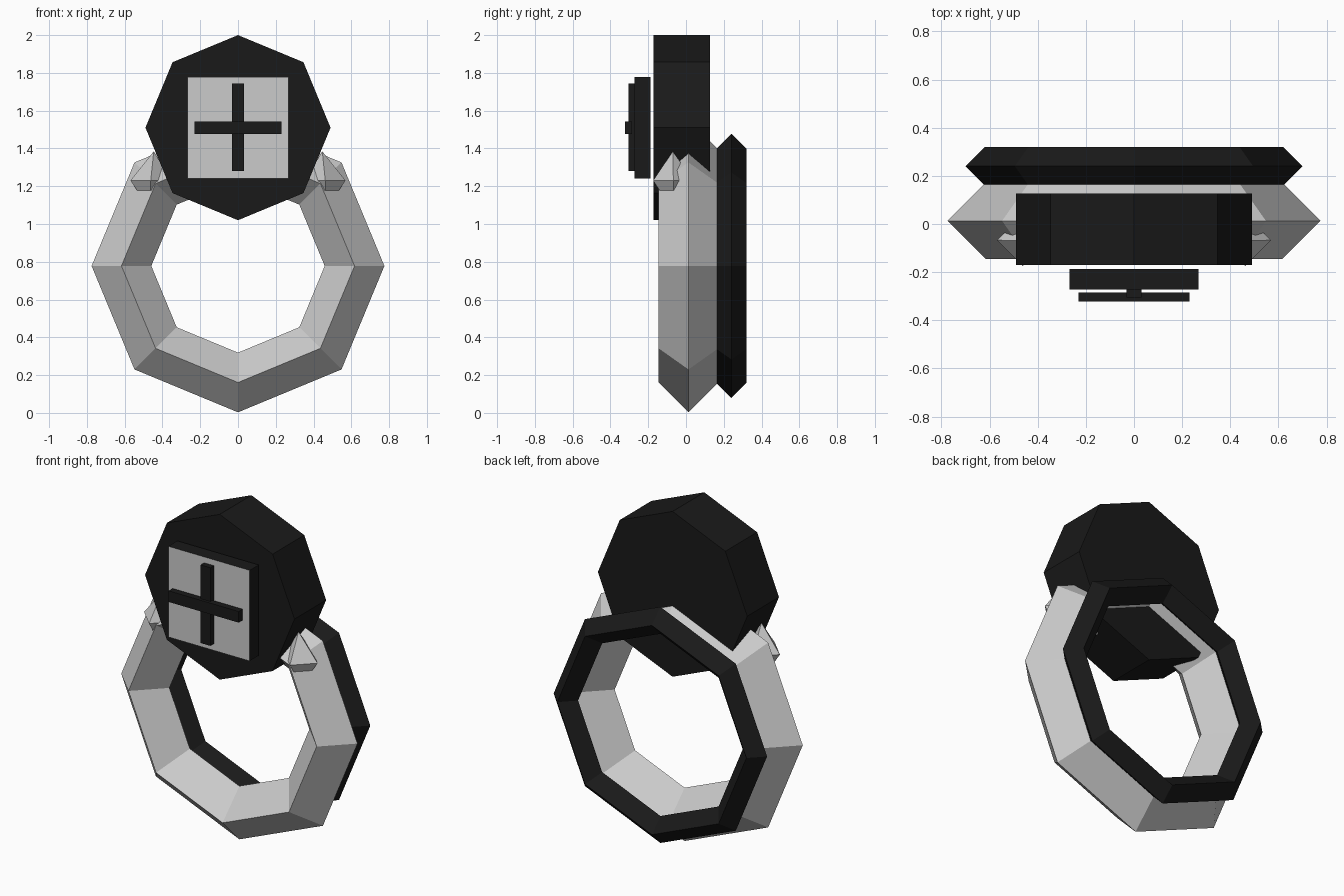
import bpy, bmesh
from math import pi

if "Cube" in bpy.data.objects:
    bpy.data.objects.remove(bpy.data.objects["Cube"])


def material(name, value):
    m = bpy.data.materials.new(name)
    m.diffuse_color = (value, value, value, 1)
    m.use_nodes = True
    m.node_tree.nodes["Principled BSDF"].inputs["Base Color"].default_value = m.diffuse_color
    return m


black = material("black", 0.01)
grey = material("light_grey", 0.8)


def band(name, y, major, minor, mat=None):
    # Eight-sided ring with a diamond cross-section, standing upright
    bpy.ops.mesh.primitive_torus_add(major_segments=8, minor_segments=4, major_radius=major,
                                     minor_radius=minor, location=(0, y, 0.778), rotation=(pi / 2, 0, 0))
    o = bpy.context.object
    o.name = name
    if mat:
        o.data.materials.append(mat)
    return o


def box(name, x, y0, y1, z0, z1, mat):
    # Box of half width x, between y0..y1 and z0..z1
    bpy.ops.mesh.primitive_cube_add(size=1, location=(0, (y0 + y1) / 2, (z0 + z1) / 2))
    o = bpy.context.object
    o.name = name
    o.scale = (2 * x, y1 - y0, z1 - z0)
    bpy.ops.object.transform_apply(location=False, rotation=False, scale=True)
    o.data.materials.append(mat)
    return o


def prong(name, side):
    # Four-sided gem: point, girdle and narrower flat base
    bm = bmesh.new()
    dirs = [(1, 0), (0, 1), (-1, 0), (0, -1)]
    cx, cy = 0.462 * side, -0.067
    girdle, base = [[bm.verts.new((cx + r * a, cy + r * b, z)) for a, b in dirs]
                    for r, z in ((0.107, 1.23), (0.072, 1.177))]
    tip = bm.verts.new((0.446 * side, -0.07, 1.385))
    for i in range(4):
        j = (i + 1) % 4
        bm.faces.new((girdle[i], girdle[j], tip))
        bm.faces.new((base[i], base[j], girdle[j], girdle[i]))
    bm.faces.new(base[::-1])
    bmesh.ops.recalc_face_normals(bm, faces=bm.faces)
    me = bpy.data.meshes.new(name)
    bm.to_mesh(me)
    bm.free()
    bpy.context.collection.objects.link(bpy.data.objects.new(name, me))


# Finger bands
band("main_band", 0.013, 0.617, 0.158)
band("rear_black_band", 0.24, 0.62, 0.08, black)

# Octagonal head
bpy.ops.mesh.primitive_cylinder_add(vertices=8, radius=0.49, depth=0.297,
                                    location=(0, -0.0225, 1.51), rotation=(pi / 2, 0, 0))
head = bpy.context.object
head.name = "octagonal_head"
head.data.materials.append(black)

# Square plate with a light front face
plate = box("square_plate", 0.267, -0.272, -0.187, 1.24, 1.778, black)
plate.data.materials.append(grey)
for p in plate.data.polygons:
    if p.normal.y < -0.9:
        p.material_index = 1

# Raised cross bars
box("vertical_bar", 0.032, -0.305, -0.25, 1.28, 1.743, black)
box("horizontal_bar", 0.23, -0.322, -0.285, 1.477, 1.543, black)

# Prongs at both sides of the head
prong("left_prong", -1)
prong("right_prong", 1)
